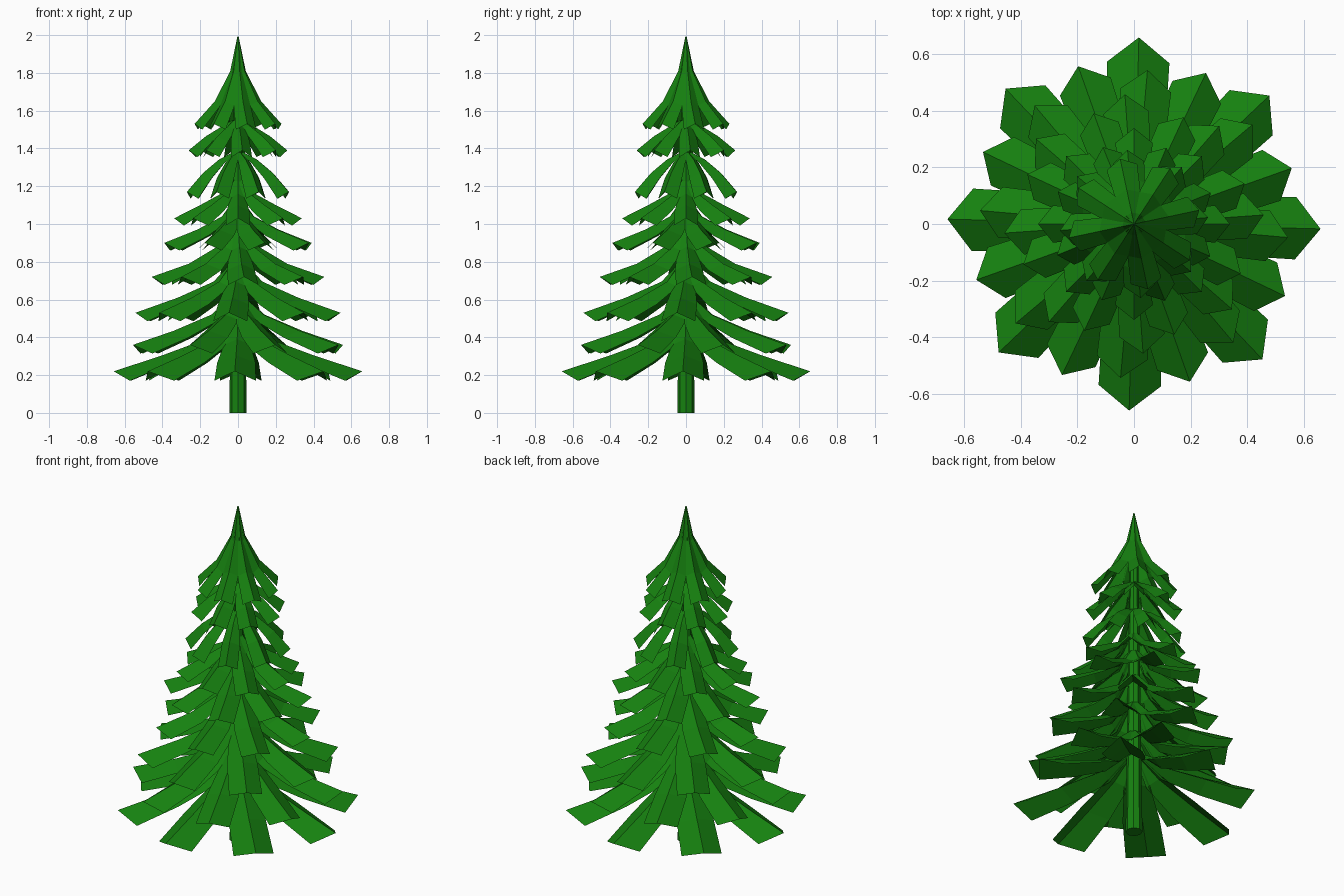
import bpy, bmesh, math

if "Cube" in bpy.data.objects:
    bpy.data.objects.remove(bpy.data.objects["Cube"])

green = bpy.data.materials.new("needle_green")
green.diffuse_color = (0.008, 0.22, 0.005, 1)
green.use_nodes = True
green.node_tree.nodes["Principled BSDF"].inputs["Base Color"].default_value = green.diffuse_color


def finish(name, bm):
    mesh = bpy.data.meshes.new(name)
    bm.to_mesh(mesh)
    bm.free()
    mesh.materials.append(green)
    bpy.context.collection.objects.link(bpy.data.objects.new(name, mesh))


# One bough: a folded strip with a raised ridge, drooping edges and pointed end
def add_bough(bm, angle, ridge, widths, drop, back):
    c, s = math.cos(angle), math.sin(angle)

    def vert(r, side, z):
        return bm.verts.new((r * c - side * s, r * s + side * c, z))

    rows = []
    last = len(ridge) - 1
    for i, ((r, z), w) in enumerate(zip(ridge, widths)):
        t = i / last
        rs, zs = r - back * t, z - drop * (0.4 + 0.6 * t)
        if i == 0:
            rs, zs = r, z - drop * 0.2
        rows.append((vert(rs, w, zs), vert(r, 0, z), vert(rs, -w, zs)))
    for a, b in zip(rows, rows[1:]):
        bm.faces.new((a[1], a[0], b[0], b[1]))
        bm.faces.new((a[2], a[1], b[1], b[2]))


# Tiers, bottom to top: turn in degrees, edge half width, ridge from trunk to tip
tiers = [
    (-1.5, 0.110, [(0.03, 0.48), (0.17, 0.39), (0.40, 0.305), (0.658, 0.22)]),
    (19.5, 0.095, [(0.03, 0.62), (0.15, 0.52), (0.36, 0.435), (0.59, 0.36)]),
    (-5, 0.090, [(0.03, 0.80), (0.13, 0.695), (0.32, 0.61), (0.545, 0.53)]),
    (4, 0.080, [(0.03, 0.97), (0.11, 0.88), (0.26, 0.79), (0.458, 0.72)]),
    (20, 0.072, [(0.03, 1.12), (0.09, 1.04), (0.23, 0.97), (0.415, 0.90)]),
    (0, 0.065, [(0.03, 1.23), (0.09, 1.16), (0.20, 1.10), (0.338, 1.03)]),
    (22, 0.054, [(0.03, 1.38), (0.11, 1.34), (0.20, 1.27), (0.292, 1.17)]),
    (5, 0.055, [(0.03, 1.55), (0.08, 1.52), (0.17, 1.465), (0.262, 1.39)]),
]
for n, (turn, hw, ridge) in enumerate(tiers):
    bm = bmesh.new()
    widths = [0.02, hw * 0.65, hw * 0.92, hw]
    for k in range(8):
        add_bough(bm, math.radians(turn + 45 * k), ridge, widths,
                  0.022 + 0.25 * hw, 0.8 * hw)
    finish(f"bough_tier_{n + 1}", bm)

# Crown: boughs that meet in a spike
bm = bmesh.new()
crown = [(0.004, 1.99), (0.042, 1.81), (0.125, 1.65), (0.235, 1.53)]
for k in range(8):
    add_bough(bm, math.radians(12 + 45 * k), crown,
              [0.001, 0.020, 0.046, 0.055], 0.03, 0.03)
finish("crown", bm)

# Spike core closing the tip
bm = bmesh.new()
bmesh.ops.create_cone(bm, cap_ends=False, segments=8, radius1=0.040,
                      radius2=0, depth=0.2)
bmesh.ops.translate(bm, verts=bm.verts, vec=(0, 0, 1.90))
finish("tip_spike", bm)

# Trunk
bm = bmesh.new()
bmesh.ops.create_cone(bm, cap_ends=True, segments=8, radius1=0.046,
                      radius2=0.022, depth=1.8)
bmesh.ops.translate(bm, verts=bm.verts, vec=(0, 0, 0.9))
finish("trunk", bm)
